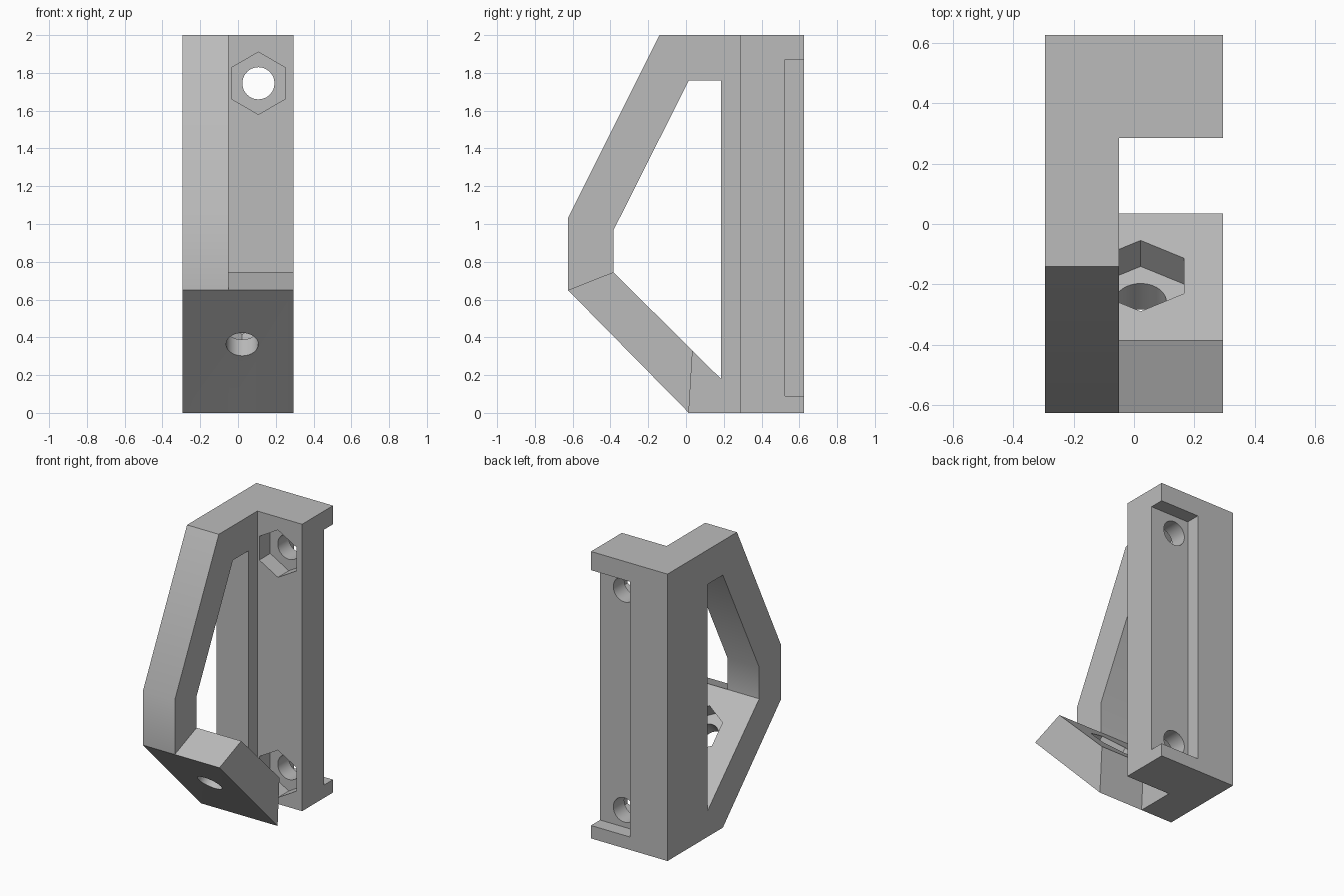
import bpy, bmesh, math
from mathutils import Vector

cube = bpy.data.objects.get("Cube")
if cube:
    bpy.data.objects.remove(cube, do_unlink=True)

grey = bpy.data.materials.new("plain grey")
grey.use_nodes = True
COLOUR = (0.5, 0.5, 0.5, 1)
grey.diffuse_color = COLOUR
grey.node_tree.nodes["Principled BSDF"].inputs["Base Color"].default_value = COLOUR

LEFT, INNER, RIGHT = -0.295, -0.05, 0.295
X = Vector((1, 0, 0))


def extrude(name, points, offset):
    """Solid made by sweeping a closed outline along an offset."""
    bm = bmesh.new()
    face = bm.faces.new([bm.verts.new(p) for p in points])
    swept = bmesh.ops.extrude_face_region(bm, geom=[face])["geom"]
    bmesh.ops.translate(bm, vec=offset, verts=[v for v in swept if isinstance(v, bmesh.types.BMVert)])
    bmesh.ops.recalc_face_normals(bm, faces=bm.faces)
    mesh = bpy.data.meshes.new(name)
    bm.to_mesh(mesh)
    bm.free()
    mesh.materials.append(grey)
    obj = bpy.data.objects.new(name, mesh)
    bpy.context.collection.objects.link(obj)
    return obj


def side_profile(name, yz, x0, x1):
    return extrude(name, [Vector((x0, y, z)) for y, z in yz], X * (x1 - x0))


def block(name, x0, x1, y0, y1, z0, z1):
    return side_profile(name, [(y0, z0), (y1, z0), (y1, z1), (y0, z1)], x0, x1)


def prism(name, start, axis, radius, sides, length):
    """Regular prism with one corner pointing up the mounting face."""
    up = axis.cross(X)
    angles = [math.pi / 2 + k * math.tau / sides for k in range(sides)]
    ring = [start + radius * (math.cos(a) * X + math.sin(a) * up) for a in angles]
    return extrude(name, ring, axis * length)


def combine(target, tool, operation):
    tool.hide_render = True
    mod = target.modifiers.new(tool.name, "BOOLEAN")
    mod.operation, mod.object, mod.solver = operation, tool, "EXACT"
    bpy.ops.object.select_all(action="DESELECT")
    bpy.context.view_layer.objects.active = target
    target.select_set(True)
    bpy.ops.object.modifier_apply(modifier=mod.name)
    bpy.data.objects.remove(tool, do_unlink=True)


# Side frame with its window
bracket = side_profile("bracket", [(-0.14, 2), (-0.625, 1.03), (-0.625, 0.65), (0.015, 0),
                                   (0.625, 0), (0.625, 2)], LEFT, INNER)
window = side_profile("window", [(0.015, 1.76), (0.185, 1.76), (0.185, 0.18),
                                 (-0.385, 0.745), (-0.385, 0.965)], LEFT - 0.1, INNER + 0.1)
combine(bracket, window, "DIFFERENCE")

# Back rail and slanted tab
combine(bracket, block("back_rail", INNER, RIGHT, 0.285, 0.625, 0, 2), "UNION")
tab = side_profile("slanted_tab", [(-0.625, 0.65), (-0.385, 0.745), (0.035, 0.329), (0.015, 0)],
                   INNER, RIGHT)
combine(bracket, tab, "UNION")

# Channel in the back, open to one side
combine(bracket, block("channel", -0.005, RIGHT + 0.1, 0.525, 0.7, 0.09, 1.87), "DIFFERENCE")

# Bolt holes with hexagonal nut pockets
back = Vector((0, 1, 0))
slope = Vector((0, -1, -1)).normalized()
for centre, axis in ((Vector((0.108, 0.285, 1.745)), back),
                     (Vector((0.108, 0.285, 0.21)), back),
                     (Vector((0.022, -0.172, 0.533)), slope)):
    combine(bracket, prism("nut_pocket", centre - axis * 0.05, axis, 0.165, 6, 0.17), "DIFFERENCE")
    combine(bracket, prism("bolt_hole", centre - axis * 0.05, axis, 0.085, 48, 0.5), "DIFFERENCE")

bracket.select_set(True)
bpy.context.view_layer.objects.active = bracket
bpy.ops.object.shade_smooth_by_angle(angle=math.radians(30))
